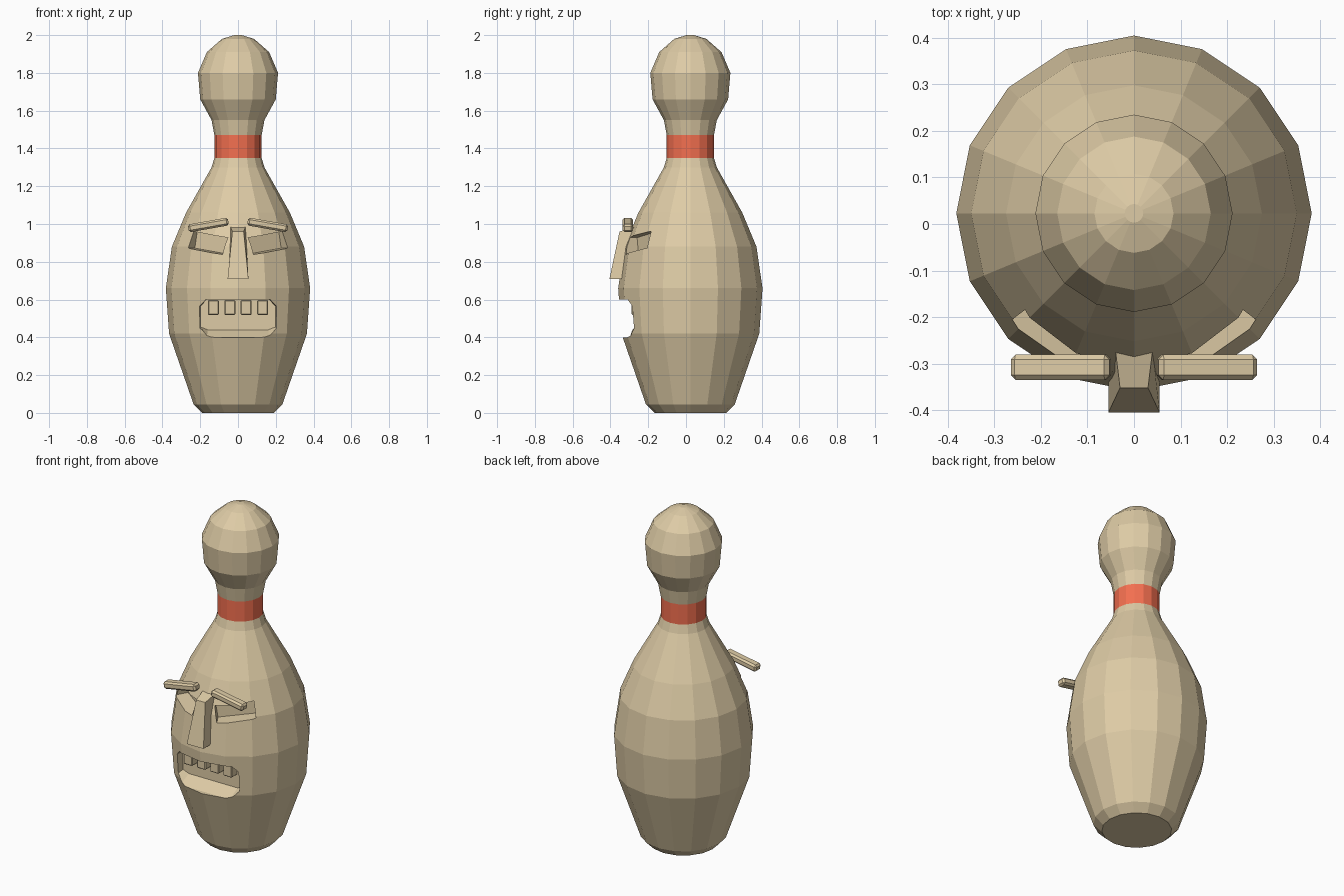
import bpy, bmesh, math
from mathutils import Matrix, Vector

if "Cube" in bpy.data.objects:
    bpy.data.objects.remove(bpy.data.objects["Cube"])

CY = 0.023  # body axis offset in y


def material(name, rgb):
    m = bpy.data.materials.new(name)
    m.diffuse_color = (*rgb, 1)
    m.use_nodes = True
    m.node_tree.nodes["Principled BSDF"].inputs["Base Color"].default_value = m.diffuse_color
    return m


WOOD = material("wood", (0.73, 0.60, 0.38))
RED = material("red_band", (0.90, 0.16, 0.08))


def finish(bm, name, mats=(WOOD,)):
    bmesh.ops.recalc_face_normals(bm, faces=bm.faces[:])
    me = bpy.data.meshes.new(name)
    bm.to_mesh(me)
    bm.free()
    for m in mats:
        me.materials.append(m)
    ob = bpy.data.objects.new(name, me)
    bpy.context.collection.objects.link(ob)
    return ob


def loft(name, rings, mats=(WOOD,)):
    """Skin equal-length rings of points and cap both ends."""
    bm = bmesh.new()
    vs = [[bm.verts.new(p) for p in ring] for ring in rings]
    n = len(vs[0])
    for a, b in zip(vs, vs[1:]):
        for i in range(n):
            j = (i + 1) % n
            bm.faces.new((a[i], a[j], b[j], b[i]))
    bm.faces.new(vs[0])
    bm.faces.new(vs[-1])
    return finish(bm, name, mats)


def box(name, loc, size, yaw=0, tilt=0, bevel=0):
    bm = bmesh.new()
    bmesh.ops.create_cube(bm, size=1)
    bmesh.ops.scale(bm, vec=size, verts=bm.verts[:])
    if bevel:
        bmesh.ops.bevel(bm, geom=bm.edges[:], offset=bevel, segments=1, affect='EDGES')
    rot = Matrix.Rotation(yaw, 4, 'Z') @ Matrix.Rotation(tilt, 4, 'Y')
    bm.transform(Matrix.Translation(Vector(loc)) @ rot)
    return finish(bm, name)


# Pin body: 16-sided revolved profile with a red neck band
profile = [(0.19, 0), (0.235, 0.045), (0.365, 0.42), (0.382, 0.66), (0.35, 0.88),
           (0.275, 1.06), (0.14, 1.30), (0.125, 1.35), (0.125, 1.47), (0.14, 1.55),
           (0.2, 1.66), (0.212, 1.80), (0.165, 1.91), (0.085, 1.98), (0.02, 2.0)]
SIDES = 16
rings = [[(r * math.cos(i * math.tau / SIDES), CY + r * math.sin(i * math.tau / SIDES), z)
          for i in range(SIDES)] for r, z in profile]
body = loft("pin_body", rings, (WOOD, RED))
for p in body.data.polygons:
    if 1.36 < p.center.z < 1.46:
        p.material_index = 1

# Cutters: mouth with chamfered corners, two angled eye sockets
mouth = [(-0.165, 0.40), (0.165, 0.40), (0.205, 0.44), (0.205, 0.565),
         (0.17, 0.60), (-0.17, 0.60), (-0.205, 0.565), (-0.205, 0.44)]
inner = [(x * 0.97, max(z, 0.44) if abs(x) < 0.2 else max(z, 0.455)) for x, z in mouth]
cutters = [loft("mouth_cutter", [[(x, y, z) for x, z in ring]
                                 for ring, y in ((mouth, -0.5), (mouth, -0.31), (inner, -0.235))])]
for s in (-1, 1):
    a = math.radians(30)
    d = 0.36
    cutters.append(box("eye_cutter", (s * d * math.sin(a), CY - d * math.cos(a), 0.90),
                       (0.215, 0.2, 0.09), yaw=s * a, tilt=-s * math.radians(9)))

for c in cutters:
    c.hide_render = True
    mod = body.modifiers.new("cut", 'BOOLEAN')
    mod.operation = 'DIFFERENCE'
    mod.solver = 'EXACT'
    mod.object = c
dg = bpy.context.evaluated_depsgraph_get()
carved = bpy.data.meshes.new_from_object(body.evaluated_get(dg))
body.modifiers.clear()
body.data = carved
for c in cutters:
    bpy.data.objects.remove(c)

# Teeth hanging from the mouth ceiling
for i in range(4):
    box("tooth_%d" % (i + 1), ((i - 1.5) * 0.087, -0.26, 0.558), (0.058, 0.055, 0.08), bevel=0.005)

# Wedge nose
loft("nose", [[(-0.055, -0.405, 0.71), (0.055, -0.405, 0.71), (0.055, -0.32, 0.71), (-0.055, -0.32, 0.71)],
              [(-0.03, -0.352, 0.96), (0.03, -0.352, 0.96), (0.04, -0.27, 0.985), (-0.04, -0.27, 0.985)]])

# Eyebrows, outer ends lower
for s, side in ((-1, "left"), (1, "right")):
    box("eyebrow_" + side, (s * 0.157, -0.308, 0.995), (0.215, 0.054, 0.042),
        tilt=s * math.radians(10), bevel=0.01)
